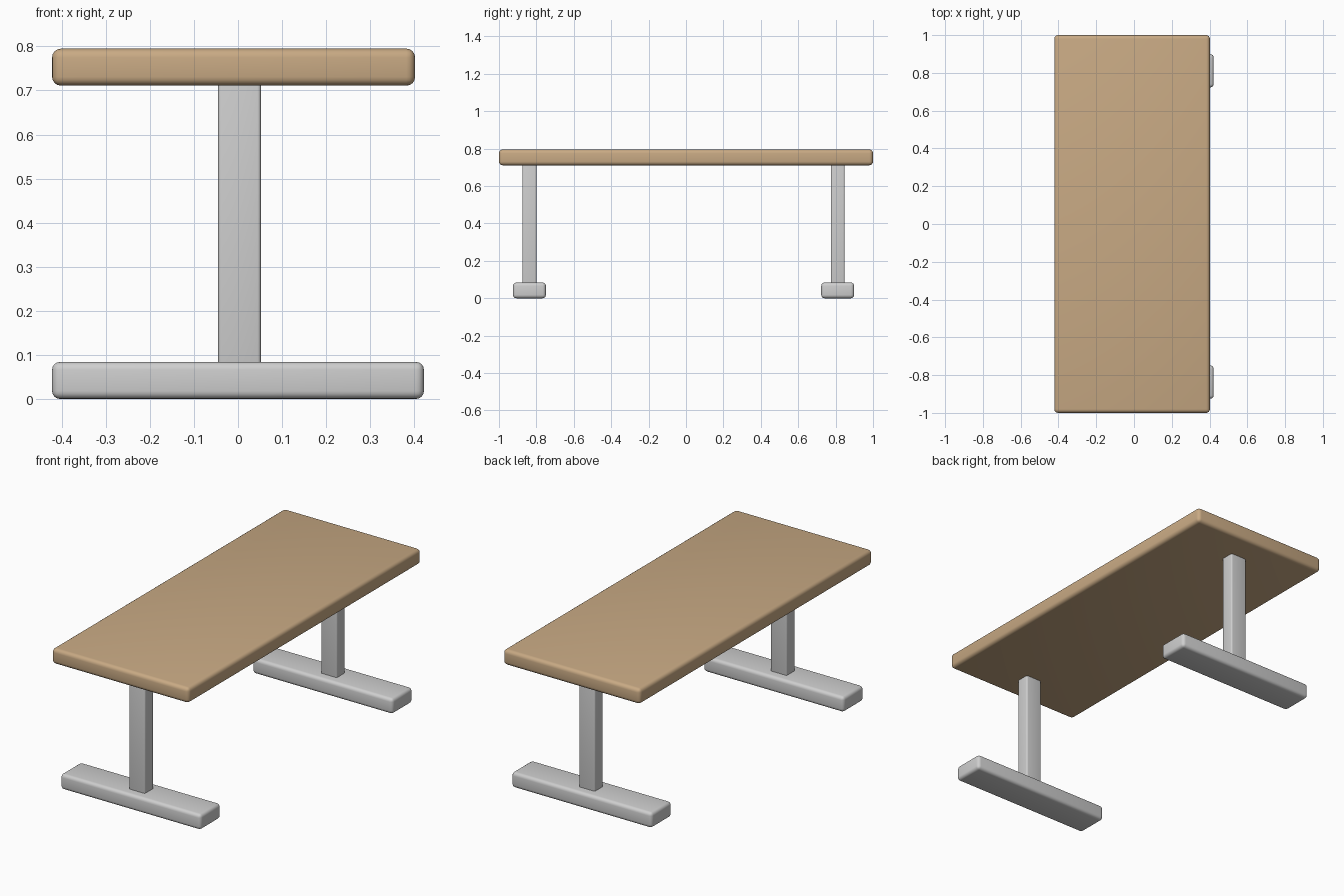
import bpy, bmesh

if "Cube" in bpy.data.objects:
    bpy.data.objects.remove(bpy.data.objects["Cube"])


def material(name, rgb):
    m = bpy.data.materials.new(name)
    m.diffuse_color = (*rgb, 1.0)
    m.use_nodes = True
    m.node_tree.nodes["Principled BSDF"].inputs["Base Color"].default_value = m.diffuse_color
    return m


WOOD = material("tan wood", (0.58, 0.40, 0.23))
METAL = material("light grey metal", (0.62, 0.62, 0.62))


def rounded_box(name, lo, hi, radius, mat):
    """Box between two corners with softly rounded edges."""
    bm = bmesh.new()
    bmesh.ops.create_cube(bm, size=1.0)
    for v in bm.verts:
        v.co = [lo[i] if v.co[i] < 0 else hi[i] for i in range(3)]
    bmesh.ops.bevel(bm, geom=bm.edges[:], offset=radius, segments=4,
                    profile=0.5, affect='EDGES')
    for f in bm.faces:
        f.smooth = True
    mesh = bpy.data.meshes.new(name)
    bm.to_mesh(mesh)
    bm.free()
    mesh.materials.append(mat)
    obj = bpy.data.objects.new(name, mesh)
    bpy.context.collection.objects.link(obj)
    return obj


# Table top
rounded_box("table_top", (-0.422, -1.0, 0.711), (0.402, 1.0, 0.795), 0.02, WOOD)

# Two pedestals: a post standing on a wide foot bar
for side, y in (("front", -0.837), ("back", 0.811)):
    rounded_box(side + "_foot", (-0.422, y - 0.088, 0.0),
                (0.422, y + 0.088, 0.084), 0.018, METAL)
    rounded_box(side + "_post", (-0.045, y - 0.037, 0.06),
                (0.052, y + 0.037, 0.725), 0.008, METAL)
